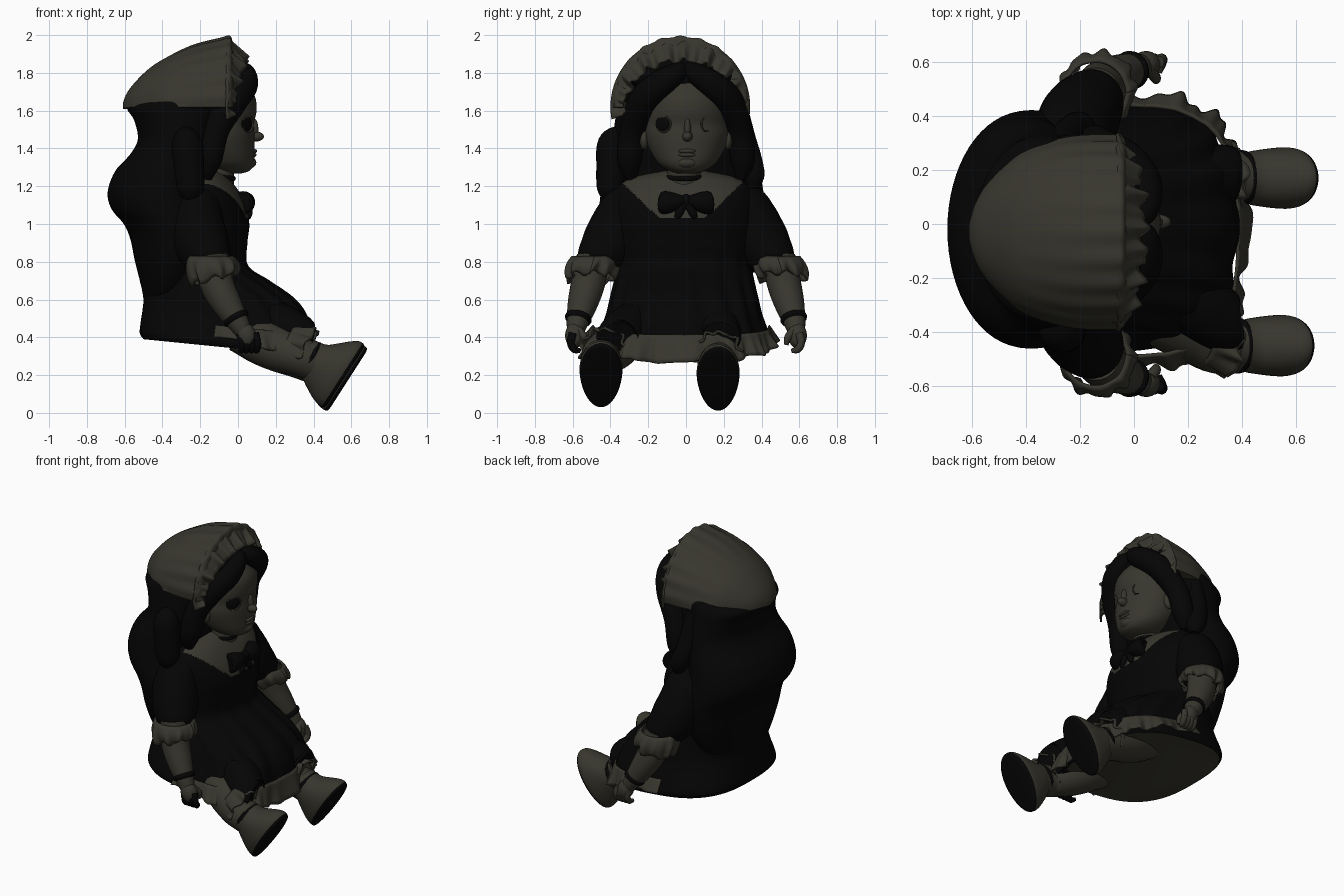
import bpy, bmesh, math
from math import sin, cos, pi
from mathutils import Vector, Matrix

if "Cube" in bpy.data.objects:
    bpy.data.objects.remove(bpy.data.objects["Cube"])


def material(name, rgb):
    m = bpy.data.materials.new(name)
    m.diffuse_color = (*rgb, 1)
    m.use_nodes = True
    m.node_tree.nodes["Principled BSDF"].inputs["Base Color"].default_value = m.diffuse_color
    return m


PALE = material("pale olive cloth and skin", (0.039, 0.037, 0.027))
BLACK = material("black cloth and hair", (0.0014, 0.0014, 0.0014))


def finish(name, bm, mats):
    bmesh.ops.recalc_face_normals(bm, faces=bm.faces)
    me = bpy.data.meshes.new(name)
    bm.to_mesh(me)
    bm.free()
    for m in mats:
        me.materials.append(m)
    ob = bpy.data.objects.new(name, me)
    bpy.context.collection.objects.link(ob)
    return ob


def spline(keys, n=6):
    """Catmull-Rom interpolation of equal-length tuples."""
    out = []
    for i in range(len(keys) - 1):
        p = [keys[max(0, min(len(keys) - 1, i + k))] for k in (-1, 0, 1, 2)]
        for j in range(n):
            t = j / n
            out.append([0.5 * (2 * b + (c - a) * t + (2 * a - 5 * b + 4 * c - d) * t * t
                               + (3 * b - a - 3 * c + d) * t ** 3) for a, b, c, d in zip(*p)])
    return out + [list(keys[-1])]


def skin(name, rings, mats, closed=True, caps=(True, True), cap_mat=0, rule=None):
    """Join rings of points; cap_mat colours the first cap, rule colours faces."""
    bm = bmesh.new()
    vs = [[bm.verts.new(p) for p in r] for r in rings]
    n = len(vs[0])
    for a, b in zip(vs, vs[1:]):
        for i in range(n if closed else n - 1):
            j = (i + 1) % n
            bm.faces.new((a[i], a[j], b[j], b[i]))
    if rule:
        for f in bm.faces:
            f.material_index = rule(f.calc_center_median())
    if caps[0]:
        bm.faces.new(vs[0]).material_index = cap_mat
    if caps[1]:
        bm.faces.new(vs[-1])
    return finish(name, bm, mats)


def sup(a, e):
    c, s = cos(a), sin(a)
    return (math.copysign(abs(c) ** (2 / e), c), math.copysign(abs(s) ** (2 / e), s))


def stack(name, keys, mats, n=96, cy=0.0, steps=6, **kw):
    """Horizontal sections: z, x0, x1, half width, exponent, tilt, pleat."""
    rings = []
    for z, x0, x1, ry, e, tilt, pl in spline(keys, steps):
        ring = []
        for i in range(n):
            a = 2 * pi * i / n
            c, s = sup(a, e)
            k = 1 + pl * cos(16 * a) * max(0, cos(a) + 0.3)
            x = (x0 + x1) / 2 + (x1 - x0) / 2 * c * k
            ring.append((x, cy + ry * s * k, z + tilt * (x + 0.5)))
        rings.append(ring)
    return skin(name, rings, mats, **kw)


def tube(name, keys, mat, n=24):
    """Round tube along x, y, z, radius points."""
    pts = spline(keys)
    rings = []
    for i, p in enumerate(pts):
        t = Vector(pts[min(i + 1, len(pts) - 1)][:3]) - Vector(pts[max(i - 1, 0)][:3])
        q = t.to_track_quat('Z', 'Y')
        rings.append([Vector(p[:3]) + q @ Vector((p[3] * cos(2 * pi * k / n), p[3] * sin(2 * pi * k / n), 0))
                      for k in range(n)])
    return skin(name, rings, [mat])


def ball(name, c, r, mat, turn=0.0, axis='Z'):
    bm = bmesh.new()
    bmesh.ops.create_uvsphere(bm, u_segments=32, v_segments=20, radius=1)
    bm.transform(Matrix.Translation(c) @ Matrix.Rotation(turn, 4, axis) @ Matrix.Diagonal((*r, 1)))
    return finish(name, bm, [mat])


def band(name, c, r, thick, mat, axis):
    """Thin ring around the given axis."""
    q = Vector(axis).to_track_quat('Z', 'Y')
    rings = [[Vector(c) + q @ Vector(((r + thick * cos(b)) * cos(a), (r + thick * cos(b)) * sin(a), thick * 1.4 * sin(b)))
              for b in [2 * pi * j / 8 for j in range(8)]] for a in [2 * pi * i / 32 for i in range(33)]]
    return skin(name, rings, [mat], caps=(False, False))


def frill(name, f, a0, a1, mat=PALE, nu=160, nv=6):
    """Wavy cloth strip f(angle, v)."""
    rings = [[f(a0 + (a1 - a0) * i / nu, j / nv) for i in range(nu + 1)] for j in range(nv + 1)]
    ob = skin(name, rings, [mat], closed=False, caps=(False, False))
    ob.modifiers.new("thickness", 'SOLIDIFY').thickness = 0.012


# Dress with pale collar and pale underside
stack("dress", [
    (.39, -.50, .35, .45, 2.8, -.10, .0), (.42, -.52, .375, .46, 2.8, -.10, .01),
    (.48, -.515, .38, .44, 2.8, -.09, .02), (.55, -.505, .36, .41, 2.7, -.05, .02),
    (.62, -.50, .29, .39, 2.5, -.02, .025), (.70, -.52, .16, .37, 2.3, 0, .02),
    (.78, -.53, .05, .36, 2.2, 0, .01), (.90, -.55, .05, .38, 2.2, 0, 0),
    (1.0, -.56, .06, .39, 2.2, 0, 0), (1.1, -.52, .04, .39, 2.2, 0, 0),
    (1.18, -.45, 0, .36, 2.2, 0, 0), (1.24, -.38, -.05, .29, 2.2, 0, 0),
    (1.28, -.30, -.10, .14, 2, 0, 0)], [BLACK, PALE], n=224, steps=10, cap_mat=1, cy=-.01,
    rule=lambda c: int(c.x > -.18 and c.z > 1.03 + .95 * max(0, abs(c.y + .02) - .12)))
# Skirt cloth lying over the thighs
for y0, y1 in ((.14, .18), (-.22, -.36)):
    tube("skirt_lap", [(-.05, y0, .52, .08), (.08, y0, .50, .12), (.22, (y0 + y1) / 2, .455, .125),
                       (.33, y1, .40, .115), (.37, y1, .385, .10)], BLACK)


# Ruffled hem around the front of the skirt
def hem(a, v):
    c, s = sup(a, 3.0)
    w = .016 * v * cos(15 * a) + .008 * v * sin(37 * a)
    x = -.06 + (.45 + .03 * v + w) * c
    return (x, -.025 + (.468 + .045 * v + w) * s,
            .46 - .1 * (x + .06) - v * (.07 + .07 * max(0, cos(a))) + .01 * v * sin(11 * a))


frill("skirt_ruffle", hem, -1.62, 1.62, nu=240)

# Long hair, front hair, curtain locks and side curls
stack("long_hair", [(z, a, b, r, e, 0, 0) for z, a, b, r, e in (
    (.52, -.49, -.30, .15, 2), (.65, -.508, -.22, .32, 2), (.80, -.545, -.15, .40, 2),
    (.92, -.57, -.12, .43, 2), (1.0, -.605, -.12, .44, 2), (1.08, -.67, -.12, .44, 2), (1.17, -.69, -.14, .43, 2),
    (1.28, -.65, -.13, .41, 2.1), (1.37, -.57, -.11, .385, 2.2), (1.45, -.53, -.10, .37, 2.3),
    (1.55, -.55, -.08, .355, 2.3), (1.62, -.585, -.05, .345, 2.1), (1.68, -.49, -.03, .33, 2.1),
    (1.78, -.38, -.01, .27, 2.1), (1.86, -.28, -.04, .16, 2))], [BLACK], n=64, cy=-.02)
ball("front_hair", (-.1, -.01, 1.78), (.15, .29, .11), BLACK)
for s, side in ((-1, "right"), (1, "left")):
    tube(side + "_hair_lock", [(.0, s * .01, 1.83, .03), (.035, s * .05, 1.80, .055), (.03, s * .14, 1.735, .075),
                               (-.03, s * .225, 1.65, .08), (-.115, s * .28, 1.5, .07),
                               (-.15, s * .30, 1.34, .065), (-.17, s * .29, 1.24, .03)], BLACK)
tube("right_curl", [(-.28, -.34, 1.5, .03), (-.27, -.385, 1.43, .08), (-.26, -.395, 1.3, .08),
                    (-.25, -.40, 1.18, .07), (-.24, -.40, 1.12, .03)], BLACK)
tube("left_curl", [(-.26, .28, 1.6, .05), (-.25, .31, 1.45, .06), (-.23, .345, 1.33, .06),
                   (-.2, .355, 1.25, .06), (-.19, .355, 1.19, .03)], BLACK)

# Bonnet with gathered back, and its frilled brim
rings = []
for x, top, ry in spline([(-.61, 1.64, .03), (-.59, 1.69, .10), (-.55, 1.745, .17), (-.48, 1.815, .245),
                          (-.4, 1.87, .305), (-.25, 1.945, .355), (-.1, 1.985, .365), (-.04, 1.995, .355),
                          (-.025, 1.93, .31)]):
    ring = []
    for i in range(128):
        a = 2 * pi * i / 128
        c, s = sup(a, 2.05)
        g = 1 - .014 * (1 + cos(22 * a)) * max(0, min(1, (x + .45) * 2.5))
        ring.append((x, -.03 + ry * c * g, 1.62 + ((top - 1.62) * g if s > 0 else .012) * s))
    rings.append(ring)
skin("bonnet", rings, [PALE], caps=(True, False))


def brim(a, v):
    w = v * (.013 * cos(17 * a) + .009 * sin(29 * a + 1))
    lift = 1 - max(0, sin(a))
    return (-.055 + .10 * v - .07 * lift * v + w, -.03 + (.37 - .075 * v + w) * cos(a),
            1.62 + (.37 - .12 * v + w) * sin(a))


frill("bonnet_frill", brim, -.1, pi + .18)

# Head, face and neck
stack("head", [(1.268, -.10, .02, .05, 2, 0, 0), (1.285, -.15, .065, .10, 2, 0, 0), (1.325, -.21, .085, .155, 2, 0, 0),
               (1.40, -.28, .088, .20, 2, 0, 0), (1.47, -.30, .088, .22, 2, 0, 0), (1.53, -.31, .084, .22, 2, 0, 0),
               (1.60, -.31, .098, .215, 2, 0, 0), (1.68, -.29, .088, .195, 2, 0, 0), (1.76, -.24, .03, .13, 2, 0, 0)],
      [PALE], n=64, cy=.005)
ball("chin", (.045, .005, 1.325), (.052, .06, .035), PALE)
ball("nose", (.092, .008, 1.463), (.045, .027, .027), PALE)
ball("nose_bridge", (.083, .008, 1.50), (.025, .018, .06), PALE)
for z, d in ((1.366, .0), (1.386, .003)):
    ball("lip", (.08 + d, .005, z), (.018, .045, .012), PALE)
for s in (-1, 1):
    ball("ear", (-.1, s * .222, 1.45), (.04, .025, .055), PALE)
    band("eyelid", (.05, s * .118, 1.53), .045, .004, PALE, (1, s * .75, 0))
ball("dark_eye", (.047, -.125, 1.53), (.009, .045, .038), BLACK, -.65)
ball("lower_lash", (.052, .12, 1.492), (.005, .035, .004), BLACK, .65)
tube("neck", [(-.12, -.01, 1.2, .1), (-.11, -.01, 1.27, .09), (-.1, 0, 1.35, .09)], PALE)
band("choker", (-.115, -.01, 1.25), .095, .009, BLACK, (.1, 0, 1))

# Bow on the chest
for s in (-1, 1):
    tube("bow_loop", [(.045, 0, 1.125, .02), (.045, s * .04, 1.12, .04), (.035, s * .085, 1.115, .058),
                      (.02, s * .12, 1.11, .062), (.015, s * .135, 1.11, .05)], BLACK)
    tube("bow_tail", [(.05, s * .01, 1.11, .02), (.055, s * .035, 1.06, .022), (.055, s * .05, 1.03, .012)], BLACK, 12)
ball("bow_knot", (.05, 0, 1.125), (.027, .028, .035), BLACK)

# Arms: sleeve, frilled cuff, forearm, bracelet and hand
for s, side in ((-1, "right"), (1, "left")):
    tube(side + "_sleeve", [(-.24, s * .24, 1.19, .05), (-.23, s * .29, 1.11, .13), (-.22, s * .355, 1.0, .145),
                            (-.19, s * .41, .89, .145), (-.15, s * .465, .81, .12), (-.14, s * .48, .78, .09)], BLACK)

    def cuff(a, v, s=s):
        r = .105 + .035 * sin(pi * (.15 + .7 * v)) + v * (.012 * cos(9 * a) + .007 * sin(14 * a))
        return (-.145 + .02 * v + r * cos(a), s * (.485 + .025 * v) + r * sin(a),
                .83 - .12 * v + .03 * cos(a) * v + .014 * v * sin(7 * a))
    frill(side + "_cuff", cuff, 0, 2 * pi, nu=96)
    tube(side + "_forearm", [(-.14, s * .49, .82, .09), (-.11, s * .52, .68, .09), (-.055, s * .55, .57, .078),
                             (.0, s * .575, .48, .058), (.03, s * .585, .43, .045)], PALE)
    band(side + "_bracelet", (-.01, s * .57, .50), .06, .012, BLACK, (.45, s * .2, -.8))
    ball(side + "_palm", (.045, s * .59, .41), (.052, .05, .07), PALE, -.35, 'Y')
    for i in range(4):
        x = .01 + .027 * i
        tube(side + "_finger", [(x, s * .60, .42, .022), (x + .012, s * .61, .37, .021), (x + .008, s * .59, .335, .019),
                                (x, s * .56, .33, .012)], BLACK if s < 0 else PALE, 10)
    tube(side + "_thumb", [(.06, s * .57, .44, .022), (.08, s * .54, .40, .02), (.08, s * .53, .36, .012)], PALE, 10)

# Legs: stocking, frilled pantaloon, strap and shoe with black sole
for y, hip, dx, dz, side in ((.17, .15, 0, 0, "left"), (-.45, -.34, -.015, .018, "right")):
    tube(side + "_leg", [(-.02, hip, .42, .09), (.1, hip, .385, .12), (.22, (y + hip) / 2, .335, .12),
                         (.33 + dx, y, .285 + dz, .105), (.44 + dx, y, .235 + dz, .095)], PALE)

    def leg_cuff(a, v, y=y, hip=hip, dx=dx, dz=dz):
        q = Vector((.88, 0, -.47)).to_track_quat('Z', 'Y')
        r = .108 + .018 * v + v * (.01 * cos(9 * a) + .006 * sin(13 * a))
        return Vector((.26 + dx + .10 * v, hip + (y - hip) * (.6 + .3 * v), .35 + dz - .03 * v)) + \
            q @ Vector((r * cos(a), r * sin(a), .012 * v * sin(6 * a)))
    frill(side + "_pantaloon", leg_cuff, 0, 2 * pi, nu=96)
    band(side + "_ankle_strap", (.40 + dx, y, .265 + dz), .095, .009, BLACK, (.85, 0, -.5))
    rings = []
    up, inward = Vector((.54, 0, .84)), Vector((-.84, 0, .54))
    for t, lo, hi, w in spline([(-.006, -.17, .16, .09), (0, -.2, .19, .106), (.03, -.205, .195, .113),
                                (.07, -.195, .17, .111), (.12, -.17, .125, .105),
                                (.17, -.14, .085, .097), (.24, -.09, .07, .08)]):
        rings.append([Vector((.58 + dx, y, .18 + dz)) + inward * t + up * ((lo + hi) / 2 + (hi - lo) / 2 * cos(a))
                      + Vector((0, w * sin(a) * (1 + .1 * cos(a)), 0)) for a in [2 * pi * k / 48 for k in range(48)]])
    sole = Vector((.58 + dx, y, .18 + dz))
    skin(side + "_shoe", rings, [PALE, BLACK], cap_mat=1,
         rule=lambda c, sole=sole: int((c - sole).dot(inward) < .012))

# Smooth shading with sharp rims kept
for ob in bpy.context.scene.objects:
    ob.select_set(True)
    bpy.context.view_layer.objects.active = ob
bpy.ops.object.shade_smooth_by_angle(angle=math.radians(50))
